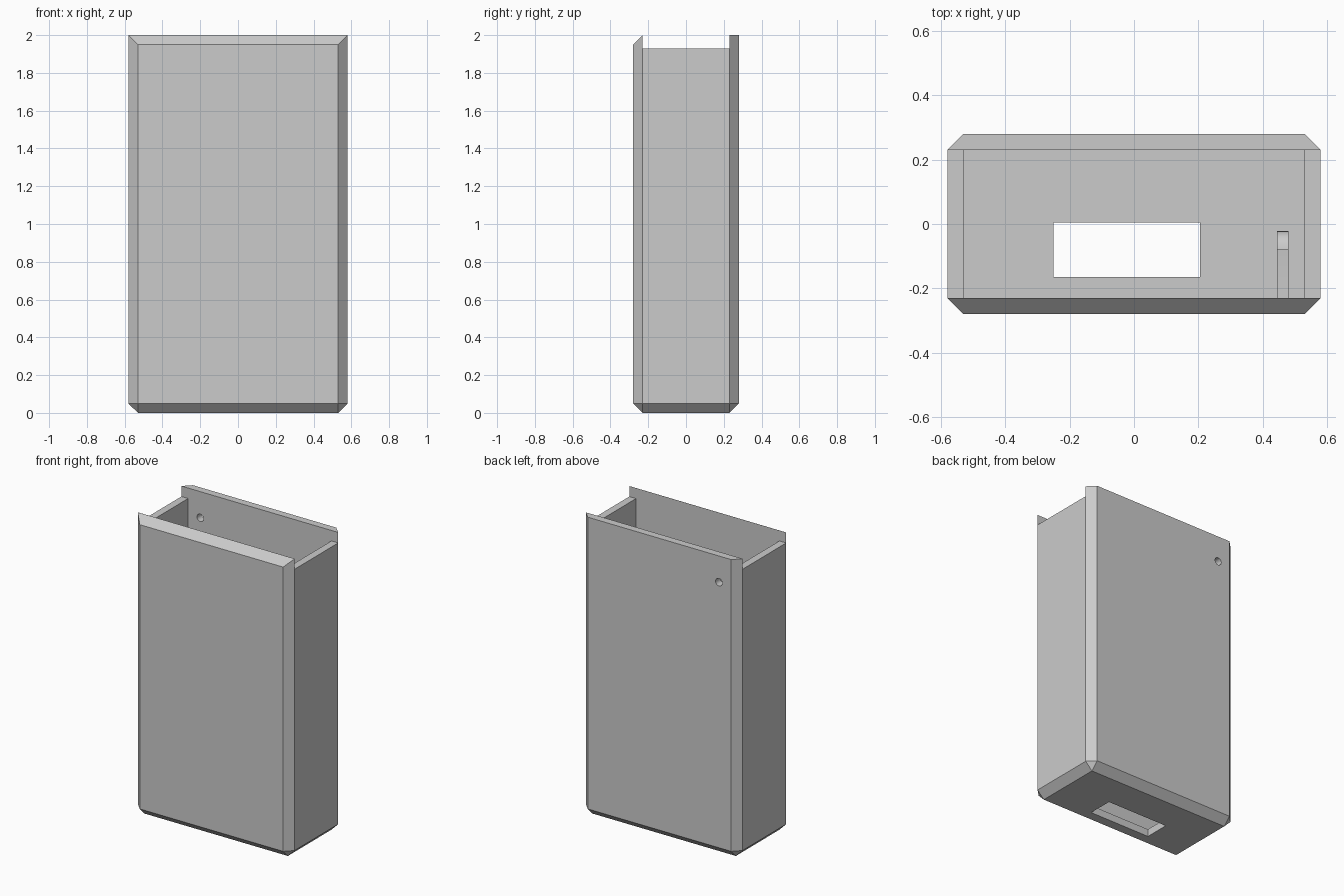
import bpy, bmesh, math
from mathutils import Matrix, Vector

if "Cube" in bpy.data.objects:
    bpy.data.objects.remove(bpy.data.objects["Cube"], do_unlink=True)

GREY = (0.6, 0.6, 0.6, 1.0)
grey = bpy.data.materials.new("plain grey")
grey.use_nodes = True
grey.diffuse_color = GREY
grey.node_tree.nodes["Principled BSDF"].inputs["Base Color"].default_value = GREY


def make_object(name, bm):
    bmesh.ops.recalc_face_normals(bm, faces=bm.faces)
    mesh = bpy.data.meshes.new(name)
    bm.to_mesh(mesh)
    bm.free()
    mesh.materials.append(grey)
    obj = bpy.data.objects.new(name, mesh)
    bpy.context.collection.objects.link(obj)
    return obj


def box(name, low, high):
    low, high = Vector(low), Vector(high)
    bm = bmesh.new()
    bmesh.ops.create_cube(bm, size=1, matrix=Matrix.Translation((low + high) / 2)
                          @ Matrix.Diagonal((high - low).to_4d()))
    return make_object(name, bm)


def cut(target, cutter):
    mod = target.modifiers.new("cut", "BOOLEAN")
    mod.operation = "DIFFERENCE"
    mod.solver = "EXACT"
    mod.object = cutter
    bpy.context.view_layer.update()
    bpy.context.view_layer.objects.active = target
    bpy.ops.object.modifier_apply(modifier=mod.name)
    bpy.data.objects.remove(cutter, do_unlink=True)


# Outer dimensions, with one chamfer that equals the wall thickness
W, D, H, C = 0.58, 0.28, 2.0, 0.05
SIDE_TOP = 1.93
inner_x, inner_y = W - C, D - C

# Case body: chamfered hull, front top edge bevelled, back top edge square
bm = bmesh.new()
for sx in (-1, 1):
    for sy in (-1, 1):
        face_top = H - C if sy < 0 else H
        for x, y, z in ((inner_x, inner_y, 0), (inner_x, D, C), (W, inner_y, C),
                        (inner_x, D, face_top), (W, inner_y, H)):
            bm.verts.new((sx * x, sy * y, z))
bmesh.ops.convex_hull(bm, input=bm.verts)
bmesh.ops.dissolve_limit(bm, angle_limit=0.01, verts=bm.verts, edges=bm.edges)
case = make_object("case_body", bm)

# Cavity, lowered side walls and the slot in the floor
e = 0.0005
cut(case, box("cavity", (-inner_x, -inner_y + e, C), (inner_x, inner_y, 3)))
cut(case, box("side_notch", (-1, -inner_y + e, SIDE_TOP), (1, inner_y, 3)))
cut(case, box("floor_slot", (-0.25, -0.165, -0.1), (0.205, 0.005, 0.2)))

# Small round hole through the back wall
bm = bmesh.new()
bmesh.ops.create_cone(bm, cap_ends=True, segments=24, radius1=0.025, radius2=0.025,
                      depth=0.2, matrix=Matrix.Translation((-0.44, D - C / 2, 1.825))
                      @ Matrix.Rotation(math.pi / 2, 4, "X"))
cut(case, make_object("back_hole", bm))

# Inner hook on the front wall: straight arm that curls up at its end
hook_z, outer_r, inner_r = 1.5, 0.058, 0.03
centre_y = -0.08
arc = [math.radians(a) for a in range(-90, 91, 15)]
outline = [(-inner_y, -outer_r)]
outline += [(centre_y + outer_r * math.cos(a), outer_r * math.sin(a)) for a in arc]
outline += [(centre_y + inner_r * math.cos(a), inner_r * math.sin(a)) for a in reversed(arc)]
outline += [(-inner_y, -inner_r)]
bm = bmesh.new()
face = bm.faces.new([bm.verts.new((0.445, y, hook_z + z)) for y, z in outline])
moved = bmesh.ops.extrude_face_region(bm, geom=[face])["geom"]
bmesh.ops.translate(bm, vec=(0.035, 0, 0),
                    verts=[v for v in moved if isinstance(v, bmesh.types.BMVert)])
hook = make_object("inner_hook", bm)

# Smooth the round parts while keeping the chamfers crisp
for obj in (case, hook):
    bpy.ops.object.select_all(action="DESELECT")
    obj.select_set(True)
    bpy.context.view_layer.objects.active = obj
    bpy.ops.object.shade_smooth_by_angle(angle=math.radians(30))
